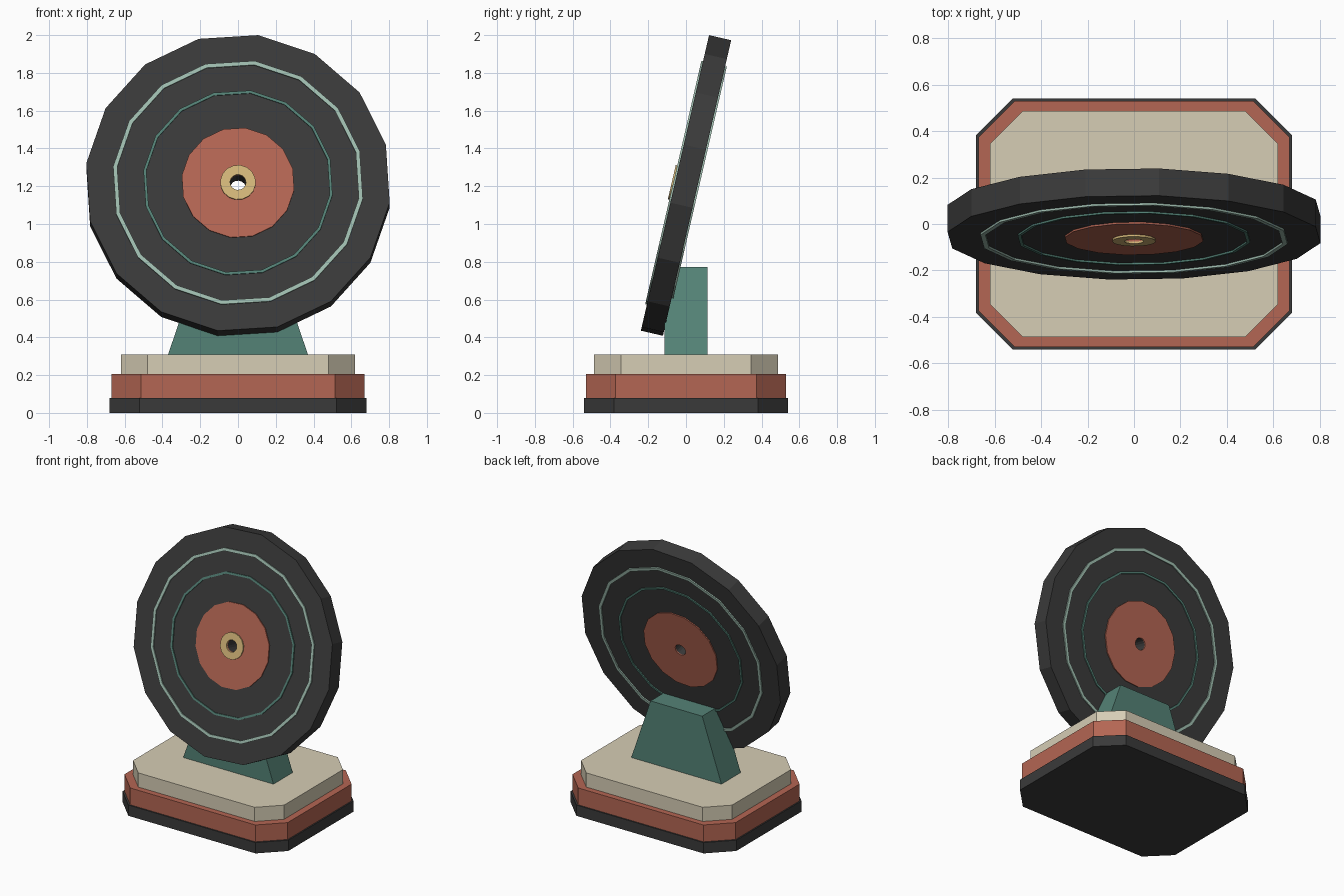
import bpy, bmesh, math
from mathutils import Matrix

if "Cube" in bpy.data.objects:
    bpy.data.objects.remove(bpy.data.objects["Cube"], do_unlink=True)


def material(name, rgb):
    lin = [((c / 255 + 0.055) / 1.055) ** 2.4 for c in rgb]
    m = bpy.data.materials.new(name)
    m.use_nodes = True
    m.diffuse_color = (*lin, 1)
    m.node_tree.nodes["Principled BSDF"].inputs["Base Color"].default_value = (*lin, 1)
    return m


CHARCOAL = material("charcoal", (58, 58, 58))
RED = material("brick red", (180, 102, 83))
CREAM = material("cream", (214, 205, 181))
TEAL = material("teal", (84, 130, 118))
SAGE = material("pale sage", (160, 190, 176))
GOLD = material("gold", (212, 183, 121))

TILT = Matrix.Translation((0, 0, 1.204)) @ Matrix.Rotation(math.radians(-13), 4, "X")
SIDES = 16
TURN = math.radians(7.6)
HOLE = 0.042


def finish(bm, name, mat):
    bmesh.ops.recalc_face_normals(bm, faces=bm.faces)
    mesh = bpy.data.meshes.new(name)
    bm.to_mesh(mesh)
    bm.free()
    mesh.materials.append(mat)
    ob = bpy.data.objects.new(name, mesh)
    bpy.context.collection.objects.link(ob)
    return ob


def prism(name, outline, offset, mat):
    """Extrude a closed 3D outline along an offset vector."""
    bm = bmesh.new()
    face = bm.faces.new([bm.verts.new(p) for p in outline])
    new = bmesh.ops.extrude_face_region(bm, geom=[face], use_keep_orig=True)["geom"]
    bmesh.ops.translate(bm, vec=offset,
                        verts=[v for v in new if isinstance(v, bmesh.types.BMVert)])
    return finish(bm, name, mat)


def slab(name, hx, hy, cut, z0, z1, mat):
    """Rectangular slab with clipped corners."""
    pts = []
    for sx, sy in ((1, 1), (-1, 1), (-1, -1), (1, -1)):
        corner = [(sx * hx, sy * (hy - cut), z0), (sx * (hx - cut), sy * hy, z0)]
        pts += corner if sx * sy > 0 else corner[::-1]
    return prism(name, pts, (0, 0, z1 - z0), mat)


def band(name, outer, inner, y0, y1, mat):
    """Flat polygonal ring around the tilted wheel axis."""
    bm = bmesh.new()
    loops = []
    for r, y in ((outer, y0), (outer, y1), (inner, y1), (inner, y0)):
        angles = [TURN + math.tau * k / SIDES for k in range(SIDES)]
        loops.append([bm.verts.new((r * math.sin(a), y, r * math.cos(a))) for a in angles])
    for i in range(4):
        a, b = loops[i], loops[(i + 1) % 4]
        for k in range(SIDES):
            n = (k + 1) % SIDES
            bm.faces.new((a[k], a[n], b[n], b[k]))
    ob = finish(bm, name, mat)
    ob.matrix_world = TILT
    return ob


# Stepped base
slab("base_foot", 0.68, 0.54, 0.158, 0, 0.08, CHARCOAL)
slab("base_middle", 0.67, 0.53, 0.156, 0.08, 0.205, RED)
slab("base_top", 0.62, 0.487, 0.142, 0.205, 0.31, CREAM)

# Tapered support behind the disc
prism("support",
      [(-0.37, -0.113, 0.31), (0.37, -0.113, 0.31), (0.212, -0.113, 0.772), (-0.212, -0.113, 0.772)],
      (0, 0.226, 0), TEAL)

# Tilted disc with raised rings and labels on both faces
HALF = 0.06
band("disc", 0.81, HOLE, -HALF, HALF, CHARCOAL)
for side, s in (("front", -1), ("back", 1)):
    for part, outer, inner, rise, mat in (
            ("outer_ring", 0.667, 0.645, 0.009, SAGE),
            ("inner_ring", 0.505, 0.49, 0.008, TEAL),
            ("label", 0.3, HOLE, 0.008, RED)):
        band(side + "_" + part, outer, inner, s * HALF, s * (HALF + rise), mat)

# Hub washer on the front label
band("hub", 0.094, HOLE, -HALF - 0.017, -HALF - 0.008, GOLD)
